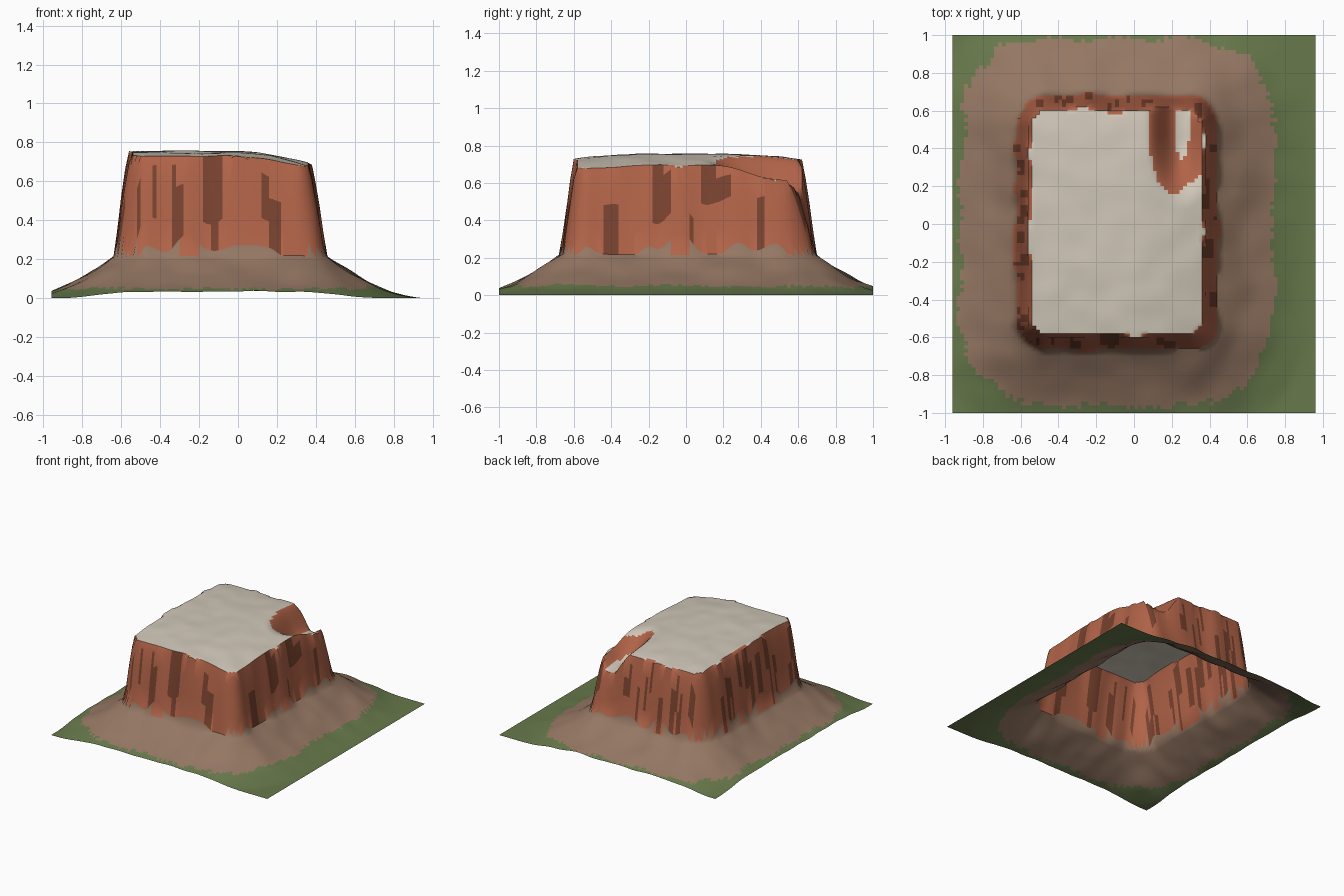
import bpy, bmesh, math, random
from mathutils import Vector, noise

random.seed(4)
if "Cube" in bpy.data.objects:
    bpy.data.objects.remove(bpy.data.objects["Cube"])

STEP_X, STEP_Y = 96, 100
HALF_X, HALF_Y = 0.96, 1.0
RIM = 0.075          # horizontal depth of the cliff


def material(name, colour):
    m = bpy.data.materials.new(name)
    m.use_nodes = True
    m.diffuse_color = (*colour, 1)
    m.node_tree.nodes["Principled BSDF"].inputs["Base Color"].default_value = (*colour, 1)
    return m


def wobble(x, y, scale, seed=0.0):
    return noise.noise(Vector((x * scale, y * scale, seed)))


def smooth(t):
    t = min(max(t, 0), 1)
    return t * t * (3 - 2 * t)


def outline(x, y):
    """Distance outside (positive) or inside the cliff foot."""
    r = 0.16
    qx, qy = abs(x + 0.09) - 0.535 + r, abs(y - 0.01) - 0.675 + r
    d = math.hypot(max(qx, 0), max(qy, 0)) + min(max(qx, qy), 0) - r
    return d + 0.022 * wobble(x, y, 6, 2.0)


def pit(x, y):
    """Depth of the bowl near the back edge of the plateau."""
    across = (x - 0.24) / (0.17 if x < 0.24 else 0.2)
    along = max(0.48 - y, 0) / 0.40
    return 0.15 * smooth(1.12 - 1.12 * math.hypot(across, along))


def plateau(x, y):
    z = 0.755 - 0.065 * (max(x, 0) / 0.38) ** 1.5 - 0.028 * min(abs(y) / 0.6, 1.1) ** 3
    return z - pit(x, y) + 0.006 * wobble(x, y, 7, 5.0)


def height(x, y):
    d = outline(x, y)
    if d >= 0:
        slope = max(1 - d / 0.5, 0)
        return 0.22 * slope ** 1.7 + 0.012 * wobble(x, y, 5, 8.0) * slope * min(d * 8, 1)
    t = min(-d / RIM, 1)
    return 0.22 + (plateau(x, y) - 0.22) * (1.25 * t - 0.25 * t * t)


# Dark streaks on each cliff side: centre, width, bottom, top
streaks = {
    "front": [(-.51, .02, .3, .6), (-.43, .03, .42, .7), (-.31, .07, .3, .63), (-.13, .09, .44, .7),
              (-.12, .05, .2, .47), (.14, .04, .42, .65), (.19, .06, .2, .47)],
    "left": [(-.4, .06, .2, .47), (-.13, .11, .44, .68), (.16, .18, .46, .66), (.03, .03, .2, .47),
             (.4, .03, .2, .47)],
}
for side in ("back", "right"):
    streaks[side] = []
    for i in range(16):
        low = random.choice((0.2, 0.36, 0.45))
        streaks[side].append((random.uniform(-.6, .6), random.uniform(.02, .045), low, low + .25))


def is_streak(c):
    px, py = (c.x + 0.09) / 0.535, (c.y - 0.01) / 0.675
    if abs(px) - 0.0 > abs(py):
        side, along = ("left" if px > 0 else "right"), c.y
    else:
        side, along = ("back" if py > 0 else "front"), c.x
    return any(abs(along - m) < w / 2 and a < c.z < b for m, w, a, b in streaks[side])


# Terrain sheet
bm = bmesh.new()
rows = []
for j in range(STEP_Y + 1):
    y = HALF_Y * (2 * j / STEP_Y - 1)
    row = []
    for i in range(STEP_X + 1):
        x = HALF_X * (2 * i / STEP_X - 1)
        row.append(bm.verts.new((x, y, max(height(x, y), 0))))
    rows.append(row)

GRASS, SCREE, ROCK, STREAK, CAP = range(5)
for j in range(STEP_Y):
    for i in range(STEP_X):
        f = bm.faces.new((rows[j][i], rows[j][i + 1], rows[j + 1][i + 1], rows[j + 1][i]))
        f.normal_update()
        f.smooth = True
        c = f.calc_center_median()
        d = outline(c.x, c.y)
        if d > 0.295 + 0.03 * wobble(c.x, c.y, 5, 1.0) + random.uniform(-.015, .015):
            f.material_index = GRASS
        elif d > 0:
            f.material_index = SCREE
        elif d < -RIM and f.normal.z > 0.87:
            f.material_index = CAP
        else:
            on_cliff = d > -RIM
            f.material_index = STREAK if on_cliff and is_streak(c) else ROCK

mesh = bpy.data.meshes.new("mesa_terrain")
bm.to_mesh(mesh)
bm.free()
terrain = bpy.data.objects.new("mesa_terrain", mesh)
bpy.context.collection.objects.link(terrain)

for name, colour in (("grass_green", (.135, .19, .07)), ("scree_brown", (.30, .185, .125)),
                     ("rock_red", (.44, .125, .065)), ("streak_dark_red", (.19, .055, .028)),
                     ("cap_pale_stone", (.63, .57, .48))):
    mesh.materials.append(material(name, colour))

bpy.context.view_layer.objects.active = terrain
terrain.select_set(True)
bpy.ops.object.shade_smooth_by_angle(angle=math.radians(45))
